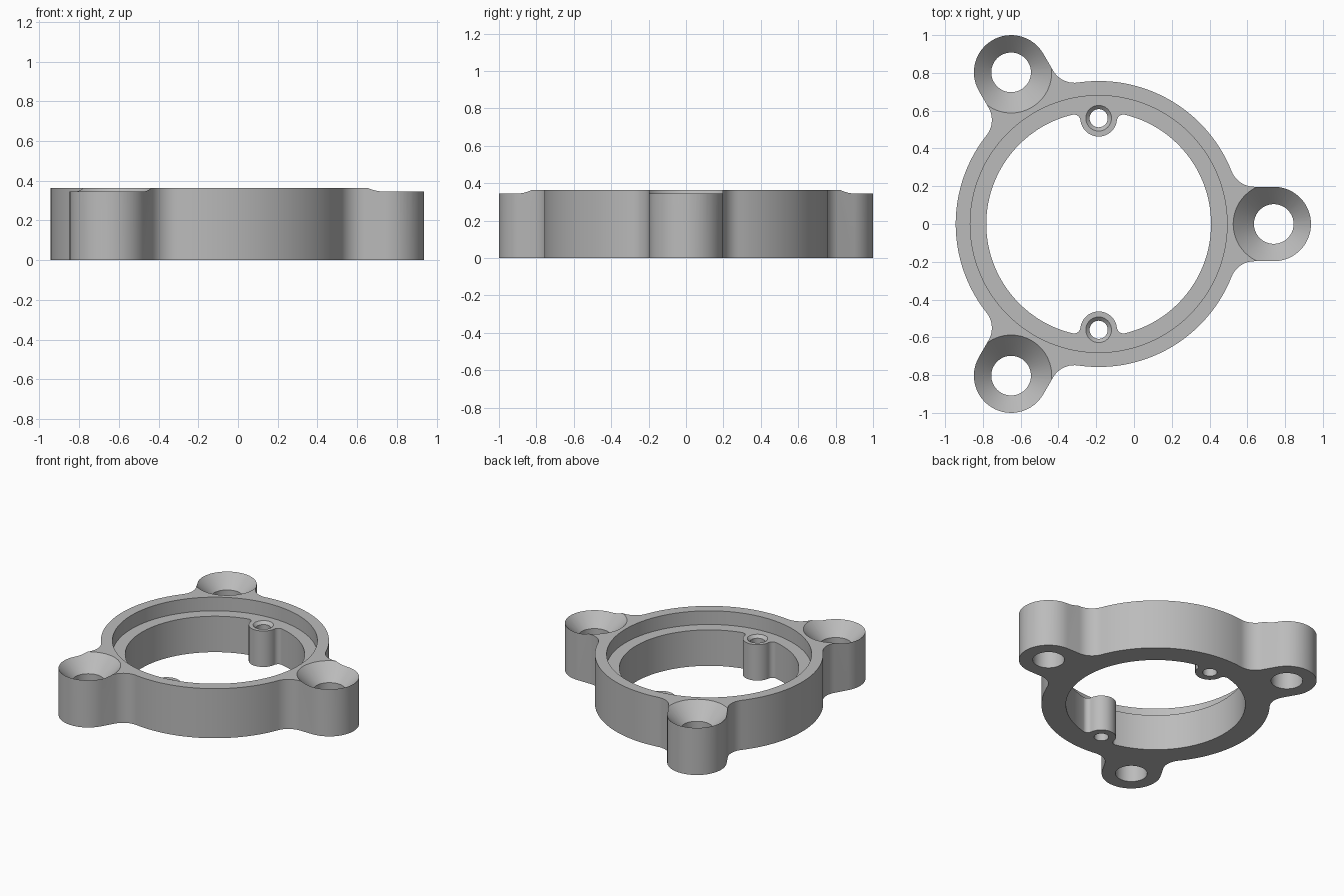
import bpy, bmesh
from math import sin, cos, pi, atan2, sqrt, radians
from mathutils import Matrix, Vector

if "Cube" in bpy.data.objects:
    bpy.data.objects.remove(bpy.data.objects["Cube"], do_unlink=True)

CENTRE = Vector((-0.187, 0, 0))
HEIGHT, SHELF = 0.363, 0.263
RING, RECESS, BORE = 0.757, 0.68, 0.595
LUG_DIST, LUG_R, LUG_FILLET = 0.927, 0.197, 0.13
BOSS_DIST, BOSS_R, BOSS_FILLET = 0.56, 0.097, 0.035

grey = bpy.data.materials.new("plain grey")
grey.use_nodes = True
grey.diffuse_color = (0.5, 0.5, 0.5, 1)
grey.node_tree.nodes["Principled BSDF"].inputs["Base Color"].default_value = (0.5, 0.5, 0.5, 1)


def arc(cx, cy, r, a, b, steps):
    return [Vector((cx + r * cos(a + (b - a) * i / steps),
                    cy + r * sin(a + (b - a) * i / steps), 0)) for i in range(steps + 1)]


def turned(points, angle):
    return [Matrix.Rotation(angle, 3, 'Z') @ p for p in points]


def make_object(name, bm):
    bmesh.ops.recalc_face_normals(bm, faces=bm.faces)
    mesh = bpy.data.meshes.new(name)
    bm.to_mesh(mesh)
    bm.free()
    mesh.materials.append(grey)
    obj = bpy.data.objects.new(name, mesh)
    bpy.context.collection.objects.link(obj)
    return obj


def prism(name, outline, z0, z1):
    bm = bmesh.new()
    pts = [p for i, p in enumerate(outline) if (p - outline[i - 1]).length > 1e-4]
    face = bm.faces.new([bm.verts.new(p + CENTRE + Vector((0, 0, z0))) for p in pts])
    top = bmesh.ops.extrude_face_region(bm, geom=[face])["geom"]
    bmesh.ops.translate(bm, vec=(0, 0, z1 - z0),
                        verts=[v for v in top if isinstance(v, bmesh.types.BMVert)])
    return make_object(name, bm)


def lathe(name, profile, dist, angle, sides):
    """Closed solid of revolution standing at a polar position around the ring."""
    place = CENTRE + Vector((dist * cos(angle), dist * sin(angle), 0))
    bm = bmesh.new()
    rings = [[bm.verts.new(p + place + Vector((0, 0, z)))
              for p in arc(0, 0, r, 0, 2 * pi, sides)[:-1]] for r, z in profile]
    for low, high in zip(rings, rings[1:]):
        for i in range(sides):
            bm.faces.new((low[i - 1], low[i], high[i], high[i - 1]))
    bm.faces.new(rings[0])
    bm.faces.new(rings[-1])
    return make_object(name, bm)


# Outer outline: ring with three filleted lugs
fy = LUG_R + LUG_FILLET
fx = sqrt((RING + LUG_FILLET) ** 2 - fy ** 2)
phi = atan2(fy, fx)
lug = (arc(fx, -fy, LUG_FILLET, pi - phi, pi / 2, 10)
       + arc(LUG_DIST, 0, LUG_R, -pi / 2, pi / 2, 32)
       + arc(fx, fy, LUG_FILLET, 1.5 * pi, pi + phi, 10)
       + arc(0, 0, RING, phi, radians(120) - phi, 36))
lug_angles = [radians(a) for a in (0, 120, 240)]
outer = [p for a in lug_angles for p in turned(lug, a)]

# Bore outline: circle with two filleted screw bosses
gr, gb = BORE - BOSS_FILLET, BOSS_R + BOSS_FILLET
gx = (gr ** 2 - gb ** 2 + BOSS_DIST ** 2) / (2 * BOSS_DIST)
gy = sqrt(gr ** 2 - gx ** 2)
psi, beta = atan2(gy, gx), atan2(gy, BOSS_DIST - gx)
boss = (arc(gx, -gy, BOSS_FILLET, -psi, beta, 10)
        + arc(BOSS_DIST, 0, BOSS_R, pi + beta, pi - beta, 24)
        + arc(gx, gy, BOSS_FILLET, -beta, psi, 10)
        + arc(0, 0, BORE, psi, pi - psi, 56))
boss_angles = [pi / 2, -pi / 2]
inner = [p for a in boss_angles for p in turned(boss, a)]

body = prism("mounting_ring", outer, 0, HEIGHT)
cutters = [prism("bore_cutter", inner, -0.1, 0.5),
           lathe("recess_cutter", [(RECESS, SHELF), (RECESS, 0.5)], 0, 0, 128)]

# Countersunk lug holes: the cone is slightly wider than the lug
for a in lug_angles:
    cutters.append(lathe("lug_hole_cutter",
                         [(0.105, -0.1), (0.105, 0.253), (0.255, 0.403)], LUG_DIST, a, 64))

# Small countersunk boss holes
for a in boss_angles:
    cutters.append(lathe("boss_hole_cutter",
                         [(0.048, -0.1), (0.048, 0.243), (0.078, 0.273)], BOSS_DIST, a, 40))

for cutter in cutters:
    cutter.hide_render = True
    mod = body.modifiers.new(cutter.name, 'BOOLEAN')
    mod.operation = 'DIFFERENCE'
    mod.solver = 'EXACT'
    mod.object = cutter

# Bake the cuts, then drop the cutters
bpy.context.view_layer.update()
graph = bpy.context.evaluated_depsgraph_get()
cut_mesh = bpy.data.meshes.new_from_object(body.evaluated_get(graph))
body.modifiers.clear()
body.data = cut_mesh
for cutter in cutters:
    bpy.data.objects.remove(cutter, do_unlink=True)

for obj in bpy.context.selected_objects:
    obj.select_set(False)
body.select_set(True)
bpy.context.view_layer.objects.active = body
bpy.ops.object.shade_smooth_by_angle(angle=radians(30))
